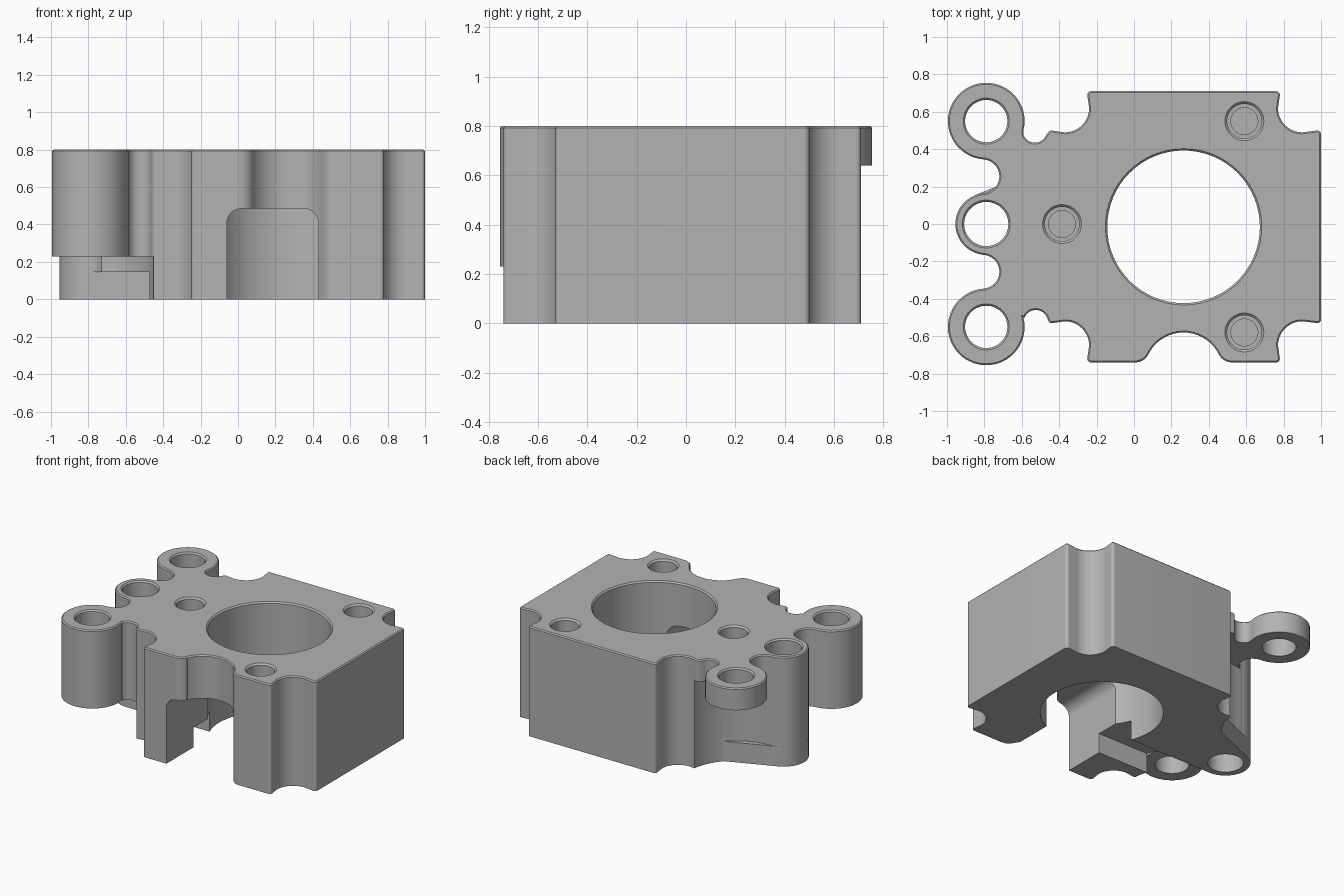
import bpy, bmesh
from math import sin, cos, radians, pi
from mathutils import Matrix

if "Cube" in bpy.data.objects:
    bpy.data.objects.remove(bpy.data.objects["Cube"])

TOP = 0.8
grey = bpy.data.materials.new("machined_grey")
grey.use_nodes = True
grey.diffuse_color = (0.45, 0.45, 0.45, 1)
grey.node_tree.nodes["Principled BSDF"].inputs["Base Color"].default_value = (0.45, 0.45, 0.45, 1)


def arc(cx, cy, r, a0, a1):
    """Points on an arc, angles in degrees."""
    n = max(4, int(abs(a1 - a0) / 7))
    angles = [radians(a0 + (a1 - a0) * i / n) for i in range(n + 1)]
    return [(cx + r * cos(a), cy + r * sin(a)) for a in angles]


def finish(name, bm):
    bmesh.ops.recalc_face_normals(bm, faces=bm.faces)
    mesh = bpy.data.meshes.new(name)
    bm.to_mesh(mesh)
    bm.free()
    mesh.materials.append(grey)
    ob = bpy.data.objects.new(name, mesh)
    bpy.context.collection.objects.link(ob)
    return ob


def prism(name, pts, z0, z1, chamfer=0, matrix=None):
    """Extrude an outline, with an optional chamfer round the top."""
    bm = bmesh.new()
    base = bm.faces.new([bm.verts.new((x, y, z0)) for x, y in pts])
    out = bmesh.ops.extrude_face_region(bm, geom=[base])["geom"]
    verts = [g for g in out if isinstance(g, bmesh.types.BMVert)]
    bmesh.ops.translate(bm, vec=(0, 0, z1 - z0), verts=verts)
    if chamfer:
        rim = [e for e in bm.edges if all(v in verts for v in e.verts)]
        bmesh.ops.bevel(bm, geom=rim, offset=chamfer, segments=1, affect='EDGES')
    if matrix:
        bmesh.ops.transform(bm, matrix=matrix, verts=bm.verts)
    return finish(name, bm)


def lathe(name, x, y, profile, n=64):
    """Closed round solid from (radius, z) pairs, bottom to top."""
    bm = bmesh.new()
    rings = [[bm.verts.new((x + r * cos(2 * pi * i / n), y + r * sin(2 * pi * i / n), z))
              for i in range(n)] for r, z in profile]
    bm.faces.new(rings[0])
    bm.faces.new(rings[-1])
    for a, b in zip(rings, rings[1:]):
        for i in range(n):
            j = (i + 1) % n
            bm.faces.new((a[i], a[j], b[j], b[i]))
    return finish(name, bm)


def combine(body, tool, operation='DIFFERENCE'):
    tool.hide_render = True
    mod = body.modifiers.new("combine", 'BOOLEAN')
    mod.operation, mod.object, mod.solver = operation, tool, 'EXACT'
    bpy.context.view_layer.objects.active = body
    bpy.ops.object.modifier_apply(modifier=mod.name)
    bpy.data.objects.remove(tool)


def through_hole(x, y, r):
    f = 0.01
    return lathe("hole_cutter", x, y, [(r, -0.1), (r, TOP - f), (r + f, TOP), (r + f, TOP + 0.1)])


# Block outline with corner notches, front scallop and three ears
EAR_X, EAR_Y = -0.79, 0.55
outline = (
    arc(-0.23, -0.72, 0.02, 180, 270)
    + arc(0.006, -0.66, 0.08, -90, -26.7)
    + arc(0.265, -0.79, 0.21, 153.3, 26.7)
    + arc(0.524, -0.66, 0.08, -153.3, -90)
    + arc(0.76, -0.72, 0.02, -90, 0)
    + arc(0.9, -0.65, 0.13, 180, 90)
    + arc(0.98, -0.51, 0.02, -90, 0)
    + arc(0.98, 0.48, 0.02, 0, 90)
    + arc(0.9, 0.62, 0.13, 270, 180)
    + arc(0.76, 0.69, 0.02, 0, 90)
    + arc(-0.23, 0.69, 0.02, 90, 180)
    + arc(-0.37, 0.62, 0.13, 0, -90)
    + arc(-0.44, 0.48, 0.02, 90, 150)
    + arc(-0.53, 0.50, 0.065, -20, -160)
    + arc(EAR_X, EAR_Y, 0.205, -14, 265)
    + arc(-0.81, 0.255, 0.09, 90, -90)
    + arc(EAR_X, 0, 0.165, 97, 263)
    + arc(-0.81, -0.255, 0.09, 90, -90)
    + arc(EAR_X, -EAR_Y, 0.205, 95, 374)
    + arc(-0.525, -0.525, 0.065, 160, 20)
    + arc(-0.44, -0.51, 0.02, 210, 270)
    + arc(-0.37, -0.65, 0.13, 90, 0)
)
body = prism("mounting_block", outline, 0, TOP, chamfer=0.008)

# Clearance below the raised ears
combine(body, lathe("back_ear_clearance", EAR_X, EAR_Y, [(0.38, -0.1), (0.38, 0.64)]))
combine(body, lathe("front_ear_clearance", EAR_X, -EAR_Y, [(0.34, -0.1), (0.34, 0.23)]))

# Cross channel under the block
channel = [(-0.8, -0.43), (0, -0.43), (0, -0.165), (-0.8, -0.165)]
combine(body, prism("channel_cutter", channel, -0.1, 0.145))

# Low web flaring from the middle boss into the block
web = arc(EAR_X, 0, 0.165, 113, 270) + [(-0.2, -0.165), (-0.2, 0.33), (-0.42, 0.33)]
combine(body, prism("base_web", web, 0, 0.145), 'UNION')

# Main bore and ear holes
combine(body, through_hole(0.265, -0.015, 0.408))
for y, r in ((EAR_Y, 0.113), (0, 0.118), (-EAR_Y, 0.113)):
    combine(body, through_hole(EAR_X, y, r))

# Arched front opening into the bore
arch = ([(-0.06, -0.1), (0.43, -0.1)] + arc(0.35, 0.405, 0.08, 0, 90)
        + arc(0.02, 0.405, 0.08, 90, 180))
combine(body, prism("opening_cutter", arch, 0.1, 0.9, matrix=Matrix.Rotation(pi / 2, 4, 'X')))

# Stepped blind bolt holes
for x, y in ((0.59, 0.55), (0.59, -0.58), (-0.385, 0)):
    steps = [(0.072, 0.45), (0.072, 0.55), (0.092, 0.55), (0.092, TOP - 0.012),
             (0.104, TOP), (0.104, TOP + 0.1)]
    combine(body, lathe("bolt_hole_cutter", x, y, steps))

bpy.ops.object.select_all(action='DESELECT')
body.select_set(True)
bpy.context.view_layer.objects.active = body
bpy.ops.object.shade_smooth_by_angle(angle=radians(30))
